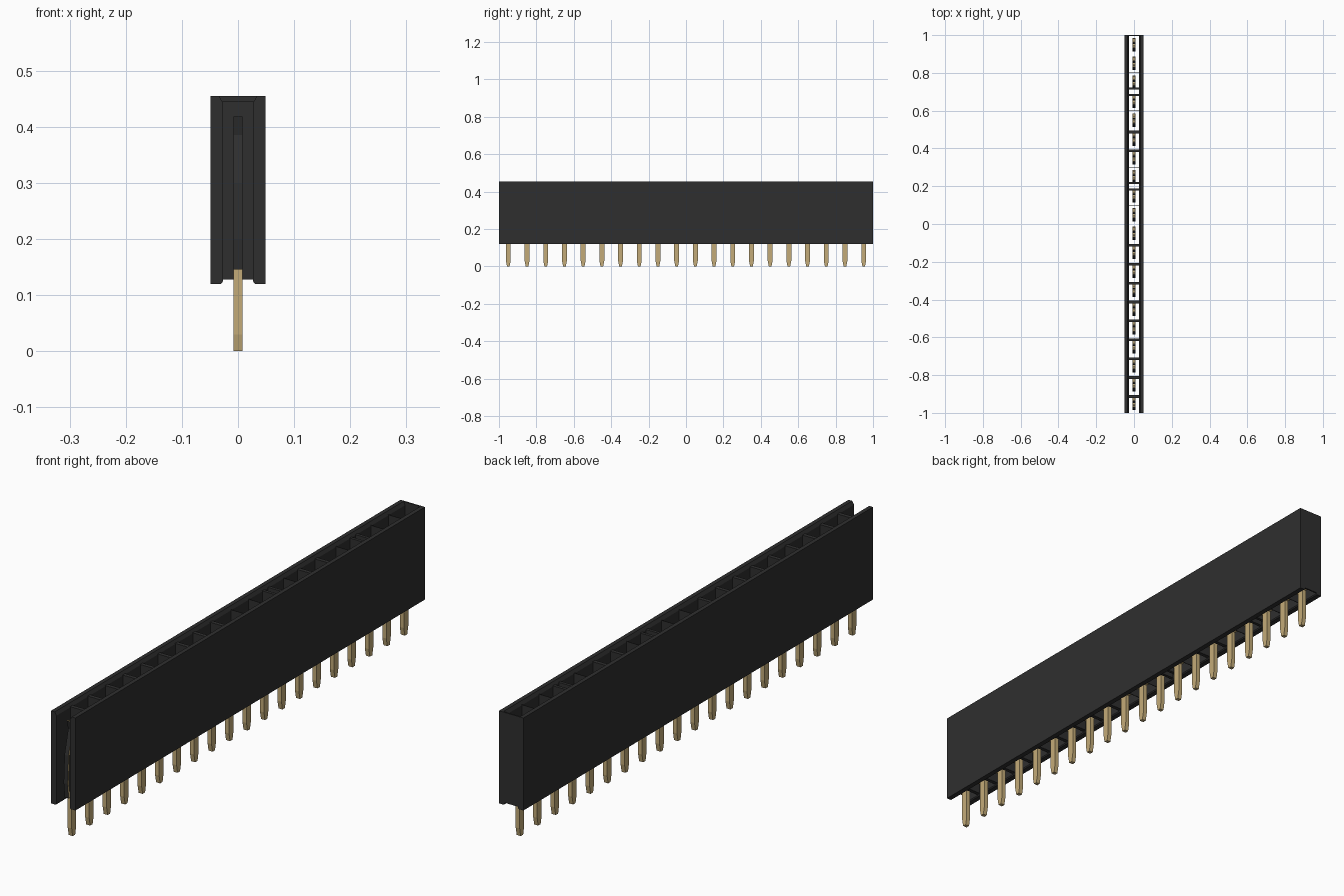
import bpy, bmesh, math

if "Cube" in bpy.data.objects:
    bpy.data.objects.remove(bpy.data.objects["Cube"], do_unlink=True)


def material(name, color):
    m = bpy.data.materials.new(name)
    m.diffuse_color = (*color, 1)
    m.use_nodes = True
    m.node_tree.nodes["Principled BSDF"].inputs["Base Color"].default_value = (*color, 1)
    return m


BLACK = material("black plastic", (0.028, 0.028, 0.028))
GOLD = material("brass gold", (0.55, 0.41, 0.19))

PITCH, PINS = 0.1, 20
TOP, BOTTOM, RECESS = 0.455, 0.12, 0.128


def finish(name, bm, mats):
    bmesh.ops.recalc_face_normals(bm, faces=bm.faces[:])
    me = bpy.data.meshes.new(name)
    bm.to_mesh(me)
    bm.free()
    for m in mats:
        me.materials.append(m)
    ob = bpy.data.objects.new(name, me)
    bpy.context.collection.objects.link(ob)
    return ob


def prism(bm, outline, axis, a, b):
    """Extrude a 2D outline along x (outline is y,z) or along y (outline is x,z)."""
    def point(p, t):
        return (t, p[0], p[1]) if axis == "x" else (p[0], t, p[1])
    lo = [bm.verts.new(point(p, a)) for p in outline]
    hi = [bm.verts.new(point(p, b)) for p in outline]
    n = len(outline)
    faces = [bm.faces.new(lo), bm.faces.new(hi[::-1])]
    for i in range(n):
        j = (i + 1) % n
        faces.append(bm.faces.new((lo[i], hi[i], hi[j], lo[j])))
    return faces


# Long side walls, with a small chamfer along the recess underneath
wall = [(0.049, BOTTOM), (0.049, TOP), (0.034, TOP), (0.027, TOP - 0.012),
        (0.027, BOTTOM + 0.004), (0.03, BOTTOM)]
for side, s in (("left", 1), ("right", -1)):
    bm = bmesh.new()
    prism(bm, [(s * x, z) for x, z in wall], "y", -1, 1)
    finish(side + "_wall", bm, [BLACK])

# Closed back end; the front end stays open
bm = bmesh.new()
end = [(-0.034, RECESS), (0.034, RECESS), (0.034, TOP), (-0.034, TOP)]
prism(bm, end, "y", 0.995, 1)
finish("back_end_wall", bm, [BLACK])

# Partitions between the sockets: single, doubled or very thin
bm = bmesh.new()
web = [(-0.028, RECESS), (0.028, RECESS), (0.028, 0.445), (-0.028, 0.445)]
double, thin = (2, 7), (0, 1, 3, 6, 8, 9)
for k in range(-9, 10):
    y = k * PITCH
    if k in double:
        spans = [(y - 0.022, y - 0.011), (y + 0.011, y + 0.022)]
    elif k in thin or k in (8, 9):
        spans = [(y - 0.001, y + 0.001)]
    else:
        spans = [(y - 0.02, y - 0.006)]
    for a, b in spans:
        prism(bm, web, "y", a, b)
finish("partitions", bm, [BLACK])

# Solder tails, tapered toward the tip
tail = [(-0.013, 0.157), (-0.013, 0.03), (-0.007, 0), (0.007, 0), (0.013, 0.03), (0.013, 0.157)]
# One spring arm: inner line going up, then the outer line back down
arm = [(0.008, 0.145), (0.022, 0.157), (0.029, 0.2), (0.024, 0.3), (0.003, 0.385), (0.012, 0.418),
       (0.018, 0.418), (0.01, 0.385), (0.031, 0.3), (0.036, 0.2), (0.03, 0.145)]
tails, arms = bmesh.new(), bmesh.new()
for i in range(PINS):
    y0 = (i - (PINS - 1) / 2) * PITCH
    prism(tails, [(y0 + y, z) for y, z in tail], "x", -0.008, 0.008)
    for s in (1, -1):
        prism(arms, [(y0 + s * y, z) for y, z in arm], "x", -0.008, 0.008)
finish("pin_tails", tails, [GOLD])
springs = finish("contact_springs", arms, [GOLD, BLACK])

# Strip edges facing the open end are black, the flat sides are gold
for p in springs.data.polygons:
    if p.normal.y < -0.3:
        p.material_index = 1
